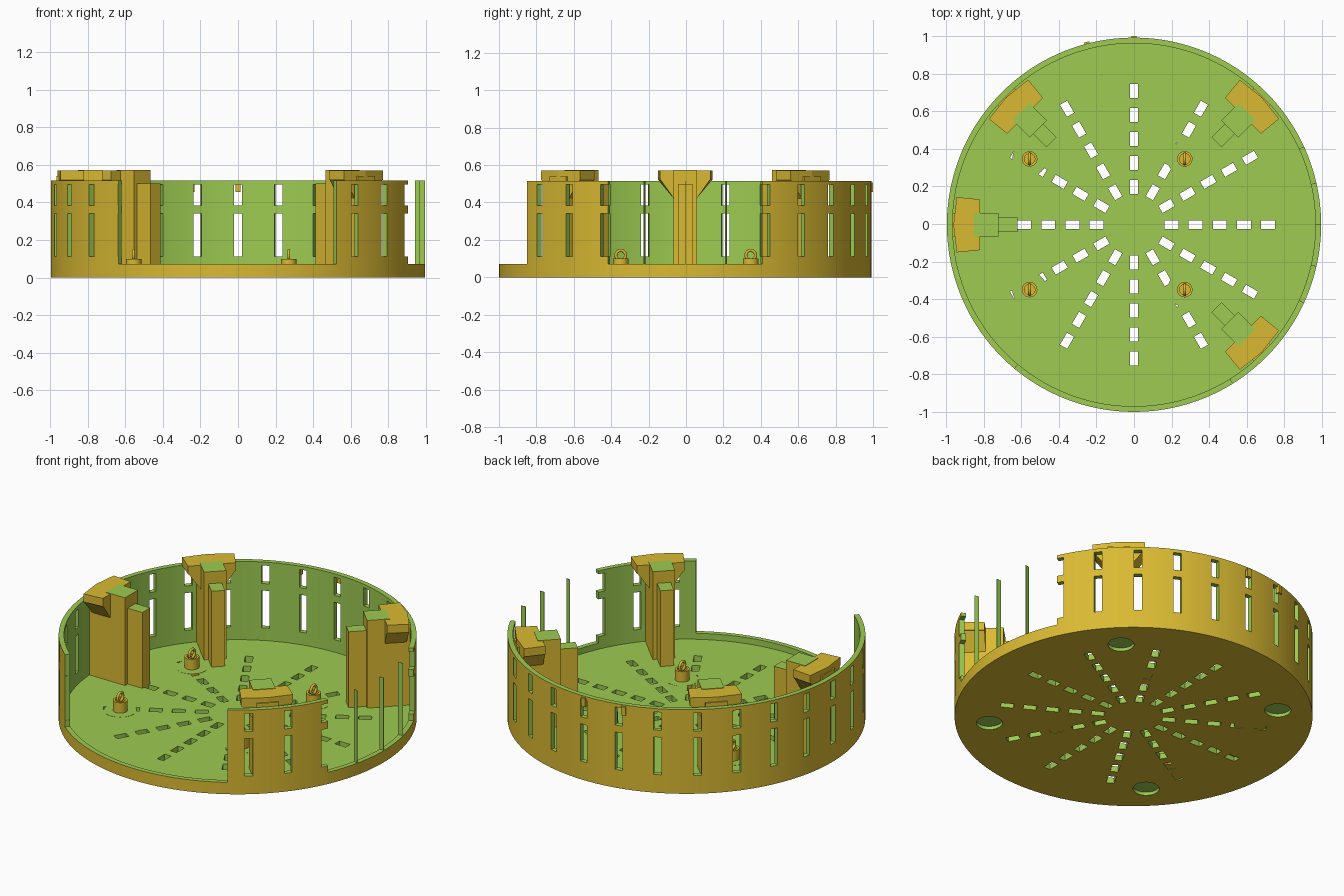
import bpy, bmesh, math
from mathutils import Matrix, Vector

if "Cube" in bpy.data.objects:
    bpy.data.objects.remove(bpy.data.objects["Cube"])

R, RI, CY = 0.995, 0.965, -0.004      # outer radius, inner radius, disc centre y
FLOOR, RIM, TOP = 0.035, 0.072, 0.516


def material(name, rgb):
    m = bpy.data.materials.new(name)
    m.diffuse_color = (*rgb, 1)
    m.use_nodes = True
    m.node_tree.nodes["Principled BSDF"].inputs["Base Color"].default_value = m.diffuse_color
    return m


GOLD = material("gold", (0.70, 0.49, 0.032))
GREEN = material("green", (0.337, 0.597, 0.083))


def make(name, bm, rule=None, smooth=True):
    """Turn a bmesh into an object; rule(face) is True where it is green."""
    bmesh.ops.recalc_face_normals(bm, faces=bm.faces[:])
    me = bpy.data.meshes.new(name)
    bm.to_mesh(me)
    bm.free()
    ob = bpy.data.objects.new(name, me)
    bpy.context.collection.objects.link(ob)
    ob.location.y = CY
    me.materials.append(GOLD)
    me.materials.append(GREEN)
    paint(ob, rule)
    if smooth:
        bpy.ops.object.select_all(action='DESELECT')
        ob.select_set(True)
        bpy.context.view_layer.objects.active = ob
        bpy.ops.object.shade_smooth_by_angle(angle=math.radians(30))
    return ob


def paint(ob, rule):
    for p in ob.data.polygons:
        p.material_index = 1 if rule and rule(p.center, p.normal) else 0


def spin(deg):
    return Matrix.Rotation(math.radians(deg), 4, 'Z')


def box(bm, u, v, z, deg=0):
    """Box with radial range u, tangential range v and height range z."""
    size = (u[1] - u[0], v[1] - v[0], z[1] - z[0])
    mid = ((u[0] + u[1]) / 2, (v[0] + v[1]) / 2, (z[0] + z[1]) / 2)
    m = spin(deg) @ Matrix.Translation(mid) @ Matrix.Diagonal((*size, 1))
    bmesh.ops.create_cube(bm, size=1, matrix=m)


def cylinder(bm, x, y, r, z0, z1, n=32):
    bmesh.ops.create_cone(bm, cap_ends=True, segments=n, radius1=r, radius2=r, depth=z1 - z0,
                          matrix=Matrix.Translation((x, y, (z0 + z1) / 2)))


def prism(bm, lower, upper):
    """Solid between two matching outlines."""
    a = [bm.verts.new(p) for p in lower]
    b = [bm.verts.new(p) for p in upper]
    bm.faces.new(a[::-1])
    bm.faces.new(b)
    n = len(a)
    for i in range(n):
        bm.faces.new((a[i], a[(i + 1) % n], b[(i + 1) % n], b[i]))


def up(c, n):
    return n.z > 0.5


# floor disc with radial slots and blind round recesses underneath
bm = bmesh.new()
cylinder(bm, 0, 0, RI + 0.001, 0, FLOOR, 140)
floor = make("floor", bm, smooth=False)
bm = bmesh.new()
for k in range(12):
    for i in range(5):
        r = 0.2 + 0.128 * i
        box(bm, (r - 0.037, r + 0.037), (-0.022, 0.022), (-0.05, 0.1), 30 * k)
for k in range(4):
    a = math.radians(45 + 90 * k)
    cylinder(bm, 0.805 * math.cos(a), 0.805 * math.sin(a), 0.073, -0.05, 0.02)
cutter = make("floor_cutter", bm, smooth=False)
cutter.hide_render = True
mod = floor.modifiers.new("slots", 'BOOLEAN')
mod.operation, mod.solver, mod.object = 'DIFFERENCE', 'EXACT', cutter
bpy.context.view_layer.objects.active = floor
bpy.ops.object.modifier_apply(modifier=mod.name)
bpy.data.objects.remove(cutter)
paint(floor, lambda c, n: not (n.z < -0.5 and c.z < 0.005))

# round wall with two openings and two rows of windows, made from ring cells
PITCH, HALF = 360 / 28, 1.3
ends = [-129.7, -58.2, -24.6, 24.6]
angles = {e % 360 for e in ends}
for k in range(28):
    c = k * PITCH
    angles |= {(c - HALF) % 360, c + HALF}
    angles |= {c + HALF + (PITCH - 2 * HALF) * t / 4 for t in (1, 2, 3)}
angles = sorted(angles)
levels = [0, RIM, 0.112, 0.341, 0.384, 0.495, TOP]
NA, NZ = len(angles), len(levels) - 1


def solid(i, j):
    if j < 0 or j >= NZ:
        return False
    if j == 0:
        return True
    a0 = angles[i % NA]
    a1 = angles[(i + 1) % NA]
    mid = (a0 + ((a1 - a0) % 360) / 2 + 180) % 360 - 180
    if ends[0] < mid < ends[1] or ends[2] < mid < ends[3]:
        return False
    off = abs((mid + PITCH / 2) % PITCH - PITCH / 2)
    return not (j in (2, 4) and off < HALF)


bm = bmesh.new()
grid = {}


def vert(i, j, r):
    key = (i % NA, j, r)
    if key not in grid:
        a = math.radians(angles[i % NA])
        grid[key] = bm.verts.new((r * math.cos(a), r * math.sin(a), levels[j]))
    return grid[key]


def face(*keys):
    bm.faces.new([vert(*k) for k in keys])


for i in range(NA):
    for j in range(NZ):
        if not solid(i, j):
            continue
        face((i, j, R), (i + 1, j, R), (i + 1, j + 1, R), (i, j + 1, R))
        face((i, j, RI), (i, j + 1, RI), (i + 1, j + 1, RI), (i + 1, j, RI))
        for di, ii in ((-1, i), (1, i + 1)):
            if not solid(i + di, j):
                face((ii, j, RI), (ii, j, R), (ii, j + 1, R), (ii, j + 1, RI))
        for dj, jj in ((-1, j), (1, j + 1)):
            if not solid(i, j + dj):
                face((i, jj, RI), (i, jj, R), (i + 1, jj, R), (i + 1, jj, RI))
make("round_wall", bm, lambda c, n: not (
    n.z < -0.5 and c.z < 0.005 or Vector((c.x, c.y)).length > 0.987 and n.x * c.x + n.y * c.y > 0.8))

# thin upright fins in the side opening
bm = bmesh.new()
for k in (-1, 0, 1):
    box(bm, (RI, R - 0.002), (-0.0015, 0.0015), (RIM - 0.01, TOP), k * PITCH)
make("opening_fins", bm, lambda c, n: True, smooth=False)

# little tabs on the back of the wall
bm = bmesh.new()
for deg in (90, 104.5):
    box(bm, (0.982, 1.004), (-0.014, 0.014), (0.455, 0.507), deg)
make("wall_tabs", bm, smooth=False)

# four stepped posts with flared brackets
for n, deg in enumerate((45, 135, 180, -45), 1):
    bm = bmesh.new()
    box(bm, (0.62, 0.73), (-0.038, 0.038), (FLOOR - 0.005, 0.5), deg)
    box(bm, (0.72, 0.85), (-0.063, 0.063), (FLOOR - 0.005, 0.573), deg)
    make(f"post_{n}", bm, up, smooth=False)

    bm = bmesh.new()
    box(bm, (0.84, 0.964), (-0.062, 0.062), (FLOOR - 0.005, 0.54), deg)

    def outline(vi, vo, z):
        pts = ((0.82, -vi), (0.943, -vo), (0.96, 0), (0.943, vo), (0.82, vi))
        return [spin(deg) @ Vector((u, v, z)) for u, v in pts]

    prism(bm, outline(0.135, 0.147, 0.52), outline(0.135, 0.147, 0.57))
    prism(bm, outline(0.06, 0.06, 0.42), outline(0.132, 0.144, 0.521))
    make(f"bracket_{n}", bm, smooth=False)

# floor pads, hollow bosses and wire loops
for n, (x, y) in enumerate(((0.27, 0.35), (-0.555, 0.35), (0.27, -0.345), (-0.555, -0.345)), 1):
    bm = bmesh.new()
    cylinder(bm, x, y, 0.092, 0.002, FLOOR + 0.001, 40)
    make(f"pad_{n}", bm, up)

    bm = bmesh.new()
    rings = []
    for r, z in ((0.041, FLOOR), (0.041, 0.1), (0.028, 0.1), (0.028, 0.07)):
        rings.append([bm.verts.new((x + r * math.cos(t * math.tau / 32), y + r * math.sin(t * math.tau / 32), z))
                      for t in range(32)])
    for a, b in zip(rings, rings[1:]):
        for t in range(32):
            bm.faces.new((a[t], a[(t + 1) % 32], b[(t + 1) % 32], b[t]))
    bm.faces.new(rings[-1])
    bm.faces.new(rings[0][::-1])
    make(f"boss_{n}", bm)

    bpy.ops.mesh.primitive_torus_add(major_radius=0.026, minor_radius=0.008, major_segments=24,
                                     minor_segments=10, location=(x, y + CY, 0.118),
                                     rotation=(0, math.pi / 2, 0))
    loop = bpy.context.object
    loop.name = f"loop_{n}"
    loop.data.materials.append(GOLD)
    bpy.ops.object.shade_smooth_by_angle(angle=math.radians(60))
